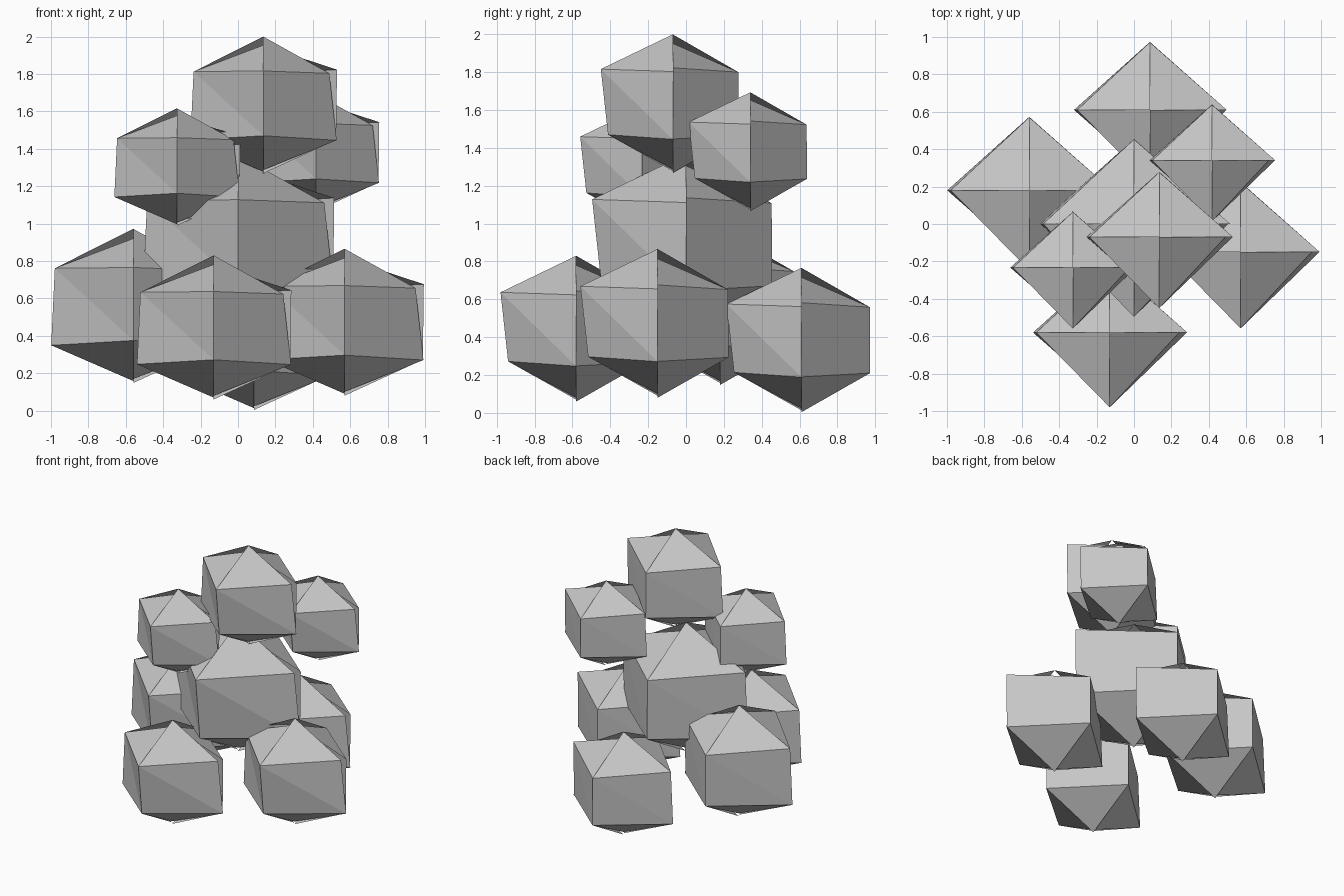
import bpy, bmesh, math

if "Cube" in bpy.data.objects:
    bpy.data.objects.remove(bpy.data.objects["Cube"])

grey = bpy.data.materials.new("plain grey")
grey.diffuse_color = (0.57, 0.57, 0.57, 1.0)
grey.use_nodes = True
grey.node_tree.nodes["Principled BSDF"].inputs["Base Color"].default_value = grey.diffuse_color

# Uneven four-sided ball: ring radii run counter-clockwise from +x and back,
# so the first and last columns form an open seam at +x.
UPPER = [0.415, 0.365, 0.392, 0.40, 0.372]
LOWER = [0.41, 0.367, 0.41, 0.36, 0.413]
TOP = [0.335, 0.385, 0.337, 0.385]         # pole height of each quarter
BOTTOM = [-0.385, -0.365, -0.375, -0.365]
FLAT = 0.48                                # ring height relative to its radius


def clump(name, x, y, z, size):
    bm = bmesh.new()

    def ring(radii, side):
        return [bm.verts.new((r * math.cos(j * math.pi / 2),
                              r * math.sin(j * math.pi / 2),
                              side * FLAT * r)) for j, r in enumerate(radii)]

    up, low = ring(UPPER, 1), ring(LOWER, -1)
    for j in range(4):
        top = bm.verts.new((0, 0, TOP[j]))
        bottom = bm.verts.new((0, 0, BOTTOM[j]))
        bm.faces.new((up[j], up[j + 1], top))
        bm.faces.new((up[j], low[j], low[j + 1]))
        bm.faces.new((up[j], low[j + 1], up[j + 1]))
        bm.faces.new((low[j + 1], low[j], bottom))
    mesh = bpy.data.meshes.new(name)
    bm.to_mesh(mesh)
    bm.free()
    mesh.materials.append(grey)
    obj = bpy.data.objects.new(name, mesh)
    obj.location = (x, y, z)
    obj.scale = (size, size, size)
    bpy.context.collection.objects.link(obj)


# Central mass
clump("centre_clump", 0.0, 0.0, 0.89, 1.24)

# Four lower clumps around it
clump("lower_left_clump", -0.56, 0.18, 0.56, 1.07)
clump("lower_right_clump", 0.57, -0.15, 0.473, 1.02)
clump("lower_front_clump", -0.13, -0.58, 0.445, 1.0)
clump("lower_back_clump", 0.085, 0.61, 0.385, 0.99)

# Upper clumps
clump("upper_left_clump", -0.327, -0.233, 1.303, 0.815)
clump("upper_right_clump", 0.417, 0.34, 1.38, 0.815)
clump("top_clump", 0.135, -0.07, 1.634, 0.95)
